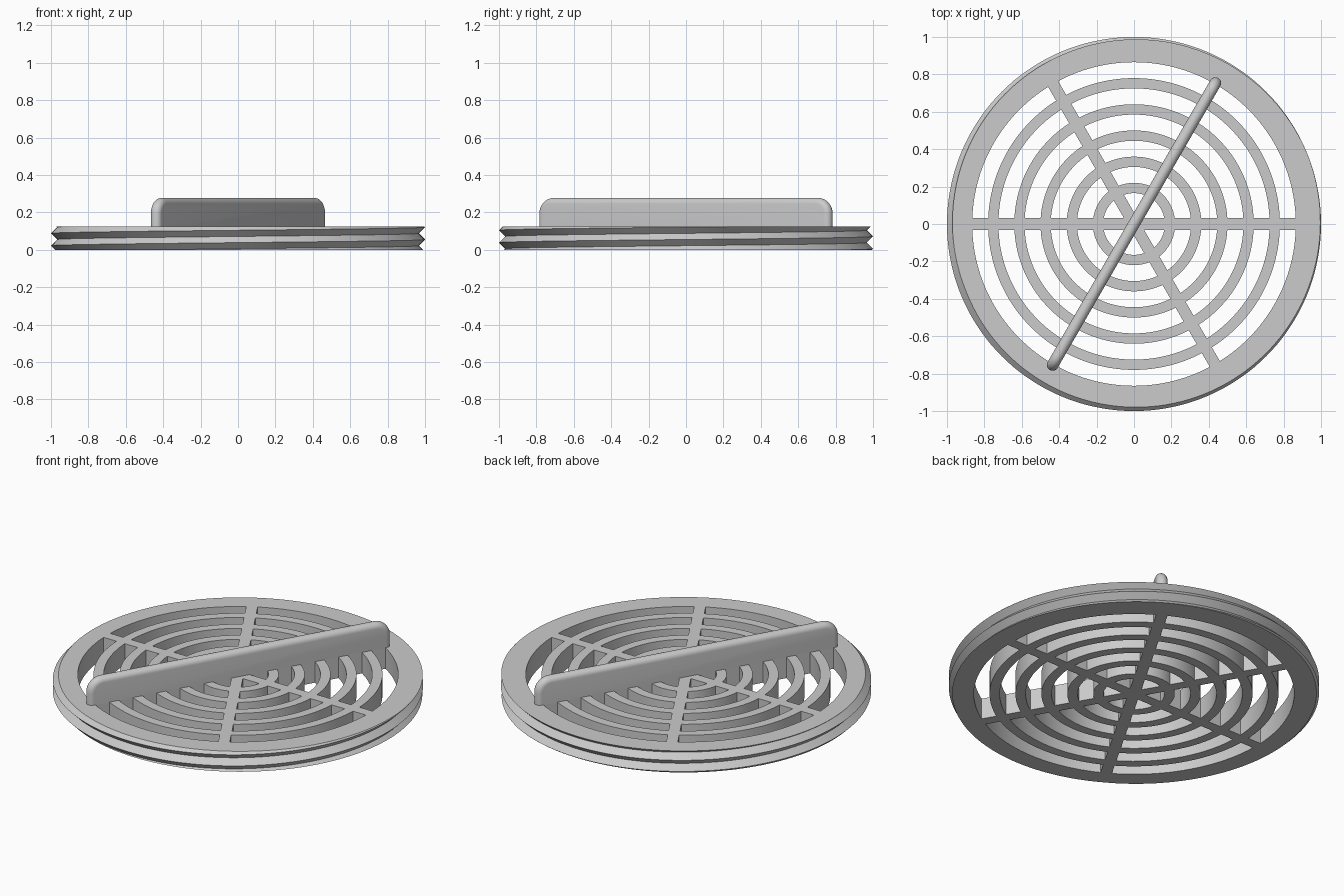
import bpy, bmesh, math
from mathutils import Vector, Matrix

if "Cube" in bpy.data.objects:
    bpy.data.objects.remove(bpy.data.objects["Cube"])

H = 0.125            # plate thickness
PITCH = 0.066        # thread pitch
DEPTH = 0.033        # thread depth
W = 0.031            # half width of spokes and handle
N = 144              # sides of the plate

grey = bpy.data.materials.new("light grey plastic")
grey.diffuse_color = (0.6, 0.6, 0.6, 1)
grey.use_nodes = True
grey.node_tree.nodes["Principled BSDF"].inputs["Base Color"].default_value = grey.diffuse_color


def make_object(name, bm):
    bmesh.ops.recalc_face_normals(bm, faces=bm.faces)
    mesh = bpy.data.meshes.new(name)
    bm.to_mesh(mesh)
    bm.free()
    mesh.materials.append(grey)
    ob = bpy.data.objects.new(name, mesh)
    bpy.context.collection.objects.link(ob)
    return ob


def smooth(ob):
    bpy.ops.object.select_all(action='DESELECT')
    ob.select_set(True)
    bpy.context.view_layer.objects.active = ob
    bpy.ops.object.shade_smooth_by_angle(angle=math.radians(30))


def arc(r, a0, a1, n):
    return [Vector((r * math.cos(a), r * math.sin(a), 0))
            for a in (a0 + (a1 - a0) * i / n for i in range(n + 1))]


# Threaded plate: helical ridges and grooves trimmed flat at top and bottom
bm = bmesh.new()
columns = []
for i in range(N + 1):
    a = 2 * math.pi * i / N
    peak = 0.055 + PITCH * i / N
    col = []
    for j in range(-5, 6):
        z = min(max(peak + j * PITCH / 2, 0), H)
        phase = (z - peak) / PITCH
        r = 1 - DEPTH * 2 * abs(phase - round(phase))
        col.append(bm.verts.new((r * math.cos(a), r * math.sin(a), z)))
    columns.append(col)
for c0, c1 in zip(columns, columns[1:]):
    for j in range(10):
        bm.faces.new((c0[j], c1[j], c1[j + 1], c0[j + 1]))
bmesh.ops.remove_doubles(bm, verts=bm.verts, dist=1e-4)
bmesh.ops.holes_fill(bm, edges=[e for e in bm.edges if e.is_boundary], sides=0)
plate = make_object("vent_plate", bm)

# Slot cutter: arc-shaped openings between the rings, in six sectors
bm = bmesh.new()
gaps = [(0.06, 0.165)] + [(0.22 + 0.14 * k, 0.305 + 0.14 * k) for k in range(5)]
for s in range(6):
    start, end = s * math.pi / 3, (s + 1) * math.pi / 3
    for k, (r0, r1) in enumerate(gaps):
        d1 = math.asin(W / r1)
        outline = arc(r1, start + d1, end - d1, 24)
        if k == 0:
            mid = (start + end) / 2
            outline.append(Vector((2 * W * math.cos(mid), 2 * W * math.sin(mid), 0)))
        else:
            d0 = math.asin(W / r0)
            outline += arc(r0, end - d0, start + d0, 24)
        low = [bm.verts.new(p + Vector((0, 0, -0.1))) for p in outline]
        high = [bm.verts.new(p + Vector((0, 0, H + 0.1))) for p in outline]
        bm.faces.new(low[::-1])
        bm.faces.new(high)
        n = len(low)
        for i in range(n):
            bm.faces.new((low[i], low[(i + 1) % n], high[(i + 1) % n], high[i]))
cutter = make_object("slot_cutter", bm)
cutter.hide_render = True

cut = plate.modifiers.new("slots", 'BOOLEAN')
cut.operation = 'DIFFERENCE'
cut.solver = 'EXACT'
cut.object = cutter
bpy.context.view_layer.objects.active = plate
plate.select_set(True)
bpy.ops.object.modifier_apply(modifier=cut.name)
bpy.data.objects.remove(cutter)
smooth(plate)

# Grip handle: upright blade with a fully rounded edge, standing over one spoke
L, TOP, C = 0.87, 0.278 - W, 0.055
path = [(Vector((L, 0, H)), Vector((1, 0, 0)))]
for side in (0, 1):
    for i in range(9):
        a = (side + i / 8) * math.pi / 2
        n = Vector((math.cos(a), 0, math.sin(a)))
        centre = Vector(((L - C) * (1 - 2 * side), 0, TOP - C))
        path.append((centre + n * C, n))
path.append((Vector((-L, 0, H)), Vector((-1, 0, 0))))
bm = bmesh.new()
rows = []
for p, n in path:
    rows.append([bm.verts.new(p + W * (math.cos(t) * n + math.sin(t) * Vector((0, 1, 0))))
                 for t in (math.pi * (k / 12 - 0.5) for k in range(13))])
for r0, r1 in zip(rows, rows[1:]):
    for k in range(12):
        bm.faces.new((r0[k], r1[k], r1[k + 1], r0[k + 1]))
bm.faces.new([r[0] for r in rows])
bm.faces.new([r[-1] for r in rows][::-1])
bmesh.ops.transform(bm, matrix=Matrix.Rotation(math.pi / 3, 4, 'Z'), verts=bm.verts)
handle = make_object("grip_handle", bm)
smooth(handle)
